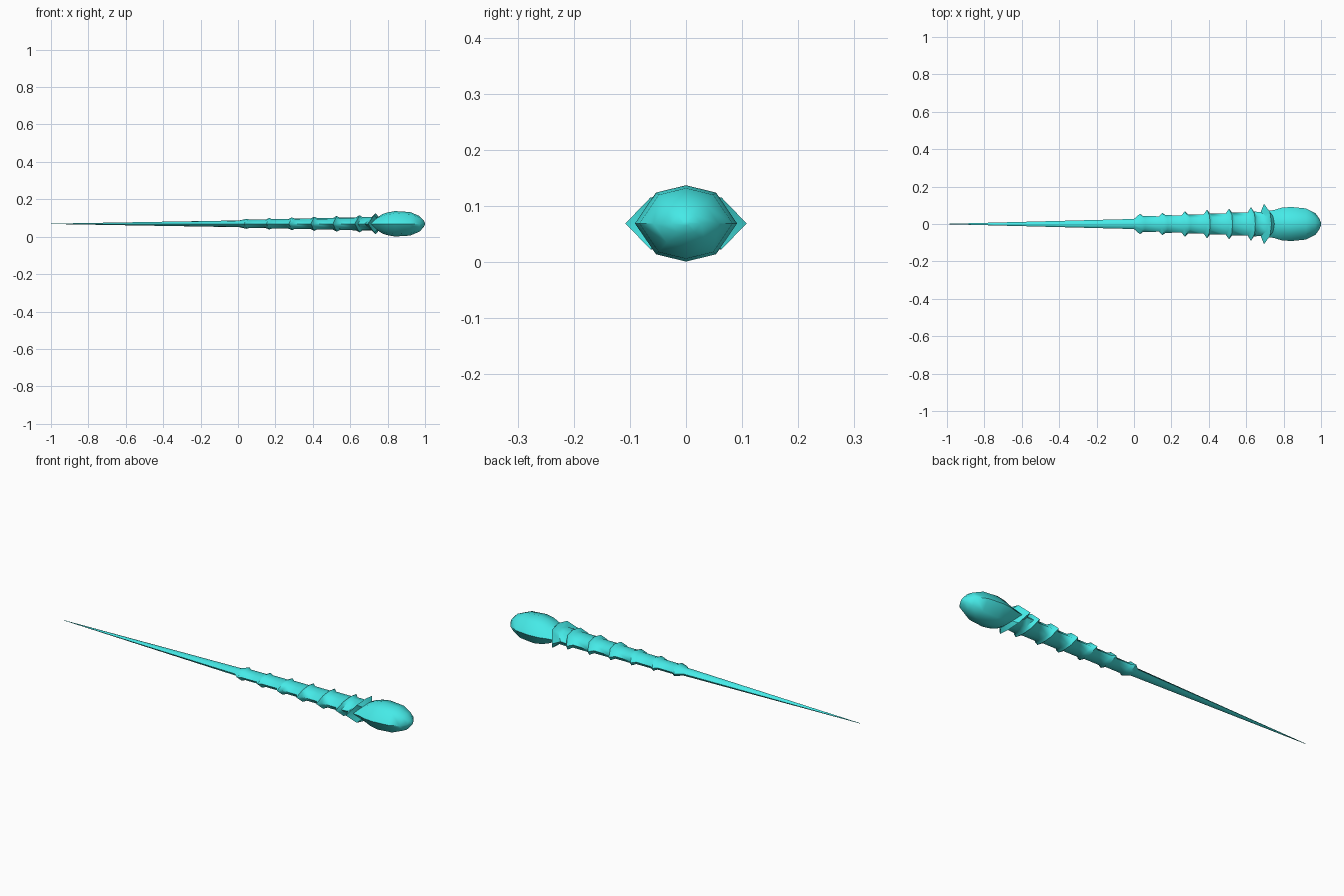
import bpy, bmesh
from math import sin, cos, radians

if "Cube" in bpy.data.objects:
    bpy.data.objects.remove(bpy.data.objects["Cube"])

CZ = 0.069
ANGLES = [0, 54, 90, 126, 180, 234, 270, 306]

# Slim needle: (x at sides, forward shift of top/bottom, half width, half height)
sections = [(-1.0, 0, 0.001, 0.001), (0.0, 0.006, 0.027, 0.018)]

# Flared ridges along the grip: (x, half width, half height, shift)
ridges = [(0.032, 0.055, 0.027, 0.015), (0.152, 0.060, 0.031, 0.015),
          (0.272, 0.069, 0.034, 0.016), (0.390, 0.077, 0.038, 0.017),
          (0.508, 0.082, 0.042, 0.019), (0.625, 0.090, 0.046, 0.024),
          (0.695, 0.108, 0.057, 0.040)]
for i, (x, ry, rz, s) in enumerate(ridges):
    by, bz = 0.035 + 0.041 * x, 0.019 + 0.025 * x
    if i:
        sections.append((x - 0.018, s, by, bz))
    sections.append((x, s, ry, rz))
    sections.append((x + 0.016, s, by + 0.006, bz + 0.002))

# Rounded pommel
sections += [(0.745, 0.025, 0.074, 0.051), (0.79, 0.01, 0.087, 0.061), (0.84, 0, 0.091, 0.068),
             (0.92, 0, 0.083, 0.063), (0.97, 0, 0.058, 0.042), (0.992, 0, 0.027, 0.019),
             (1.0, 0, 0.006, 0.004)]

# Loft the eight-sided sections into one skin
bm = bmesh.new()
rings = []
for x, s, ry, rz in sections:
    rings.append([bm.verts.new((x + s * abs(sin(radians(a))),
                                ry * cos(radians(a)),
                                CZ + rz * sin(radians(a)))) for a in ANGLES])
n = len(ANGLES)
for a, b in zip(rings, rings[1:]):
    for i in range(n):
        j = (i + 1) % n
        bm.faces.new((a[i], a[j], b[j], b[i]))
bm.faces.new(rings[0])
bm.faces.new(rings[-1])
bmesh.ops.recalc_face_normals(bm, faces=bm.faces)

mesh = bpy.data.meshes.new("ridged_wand")
bm.to_mesh(mesh)
bm.free()
wand = bpy.data.objects.new("ridged_wand", mesh)
bpy.context.collection.objects.link(wand)

mat = bpy.data.materials.new("turquoise")
mat.diffuse_color = (0.06, 0.82, 0.80, 1)
mat.use_nodes = True
mat.node_tree.nodes["Principled BSDF"].inputs["Base Color"].default_value = mat.diffuse_color
mesh.materials.append(mat)

bpy.context.view_layer.objects.active = wand
wand.select_set(True)
bpy.ops.object.shade_smooth_by_angle(angle=radians(50))
